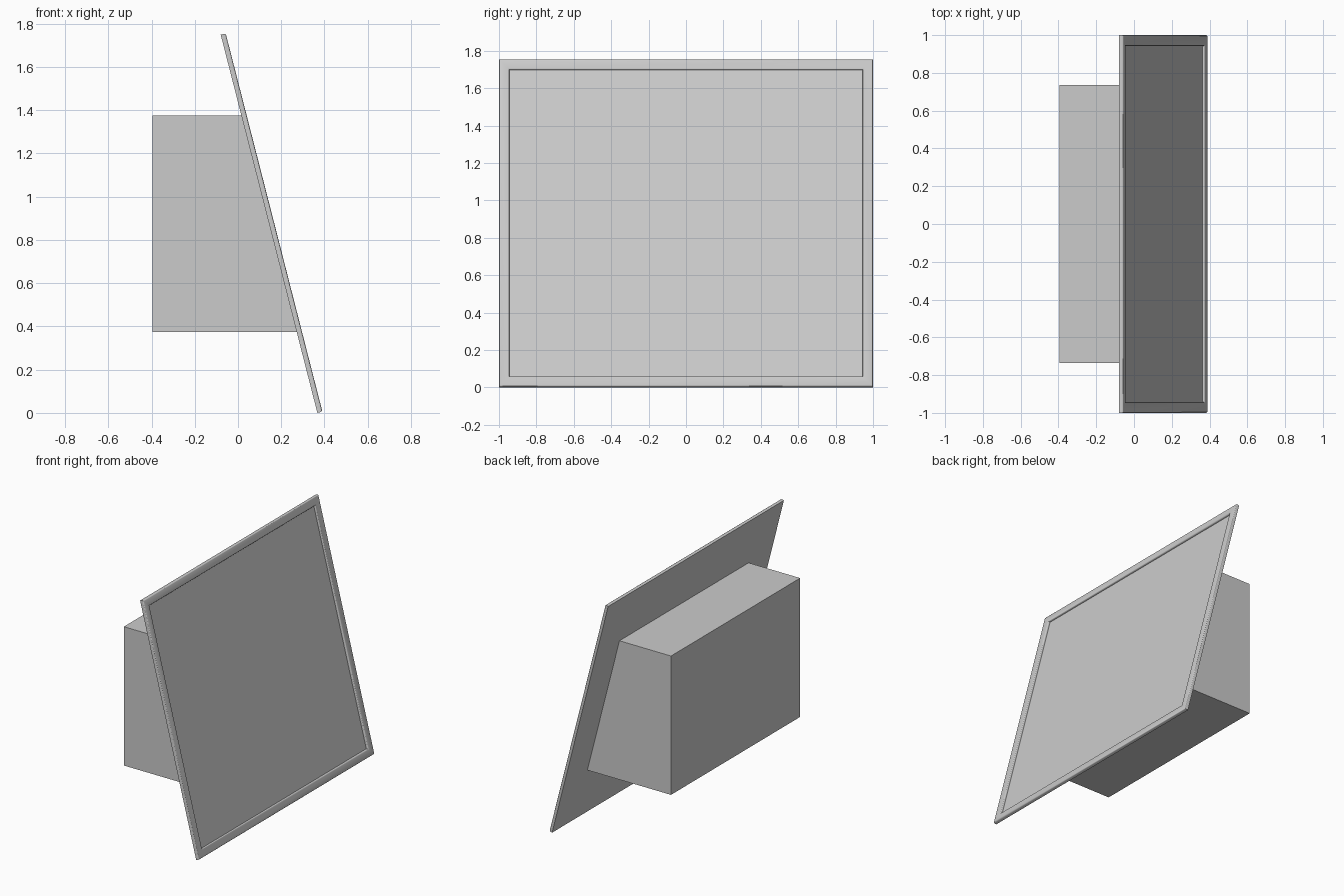
import bpy, bmesh, math
from mathutils import Matrix, Vector

cube = bpy.data.objects.get("Cube")
if cube:
    bpy.data.objects.remove(cube)

grey = bpy.data.materials.new("light grey")
grey.use_nodes = True
COLOR = (0.6, 0.6, 0.6, 1)
grey.diffuse_color = COLOR
grey.node_tree.nodes["Principled BSDF"].inputs["Base Color"].default_value = COLOR


def make_object(name, bm):
    bmesh.ops.recalc_face_normals(bm, faces=bm.faces)
    mesh = bpy.data.meshes.new(name)
    bm.to_mesh(mesh)
    bm.free()
    mesh.materials.append(grey)
    obj = bpy.data.objects.new(name, mesh)
    bpy.context.collection.objects.link(obj)
    return obj


# Leaning panel frame: local x is the face normal, local z runs up the slope
LENGTH, THICK, BORDER, DEPTH = 1.805, 0.024, 0.08, 0.015
FOOT = Vector((0.367, 0, 0))
tilt = math.atan2(0.447, 1.749)
lean = Matrix.Translation(FOOT) @ Matrix.Rotation(-tilt, 4, 'Y')

# Screen panel: slab with rounded front rim and a recessed face
bm = bmesh.new()
bmesh.ops.create_cube(bm, size=1)
bmesh.ops.scale(bm, vec=(THICK, 2, LENGTH), verts=bm.verts)
bmesh.ops.translate(bm, vec=(THICK / 2, 0, LENGTH / 2), verts=bm.verts)
front = max(bm.faces, key=lambda f: f.calc_center_median().x)
rim = list(front.edges)
bmesh.ops.inset_region(bm, faces=[front], thickness=BORDER)
inner = list(front.edges)
floor = bmesh.ops.extrude_discrete_faces(bm, faces=[front])["faces"][0]
bmesh.ops.translate(bm, vec=(-DEPTH, 0, 0), verts=floor.verts)
bmesh.ops.bevel(bm, geom=rim + [e for e in inner if e.is_valid], offset=0.008,
                segments=3, profile=0.5, affect='EDGES')
bm.transform(lean)
panel = make_object("screen_panel", bm)

# Rear housing: block whose front is cut to the slope of the panel
TOP, BOTTOM, BACK, HALF = 1.375, 0.375, -0.395, 0.735


def slope_x(z):
    return FOOT.x - z * math.tan(tilt) + 0.005


bm = bmesh.new()
profile = [(BACK, BOTTOM), (slope_x(BOTTOM), BOTTOM), (slope_x(TOP), TOP), (BACK, TOP)]
side = bm.faces.new([bm.verts.new((x, -HALF, z)) for x, z in profile])
ext = bmesh.ops.extrude_face_region(bm, geom=[side])["geom"]
bmesh.ops.translate(bm, vec=(0, 2 * HALF, 0),
                    verts=[v for v in ext if isinstance(v, bmesh.types.BMVert)])
make_object("rear_housing", bm)

# Smooth the rounded rim while keeping the flat faces crisp
bpy.ops.object.select_all(action='DESELECT')
panel.select_set(True)
bpy.context.view_layer.objects.active = panel
bpy.ops.object.shade_smooth_by_angle(angle=math.radians(35))
